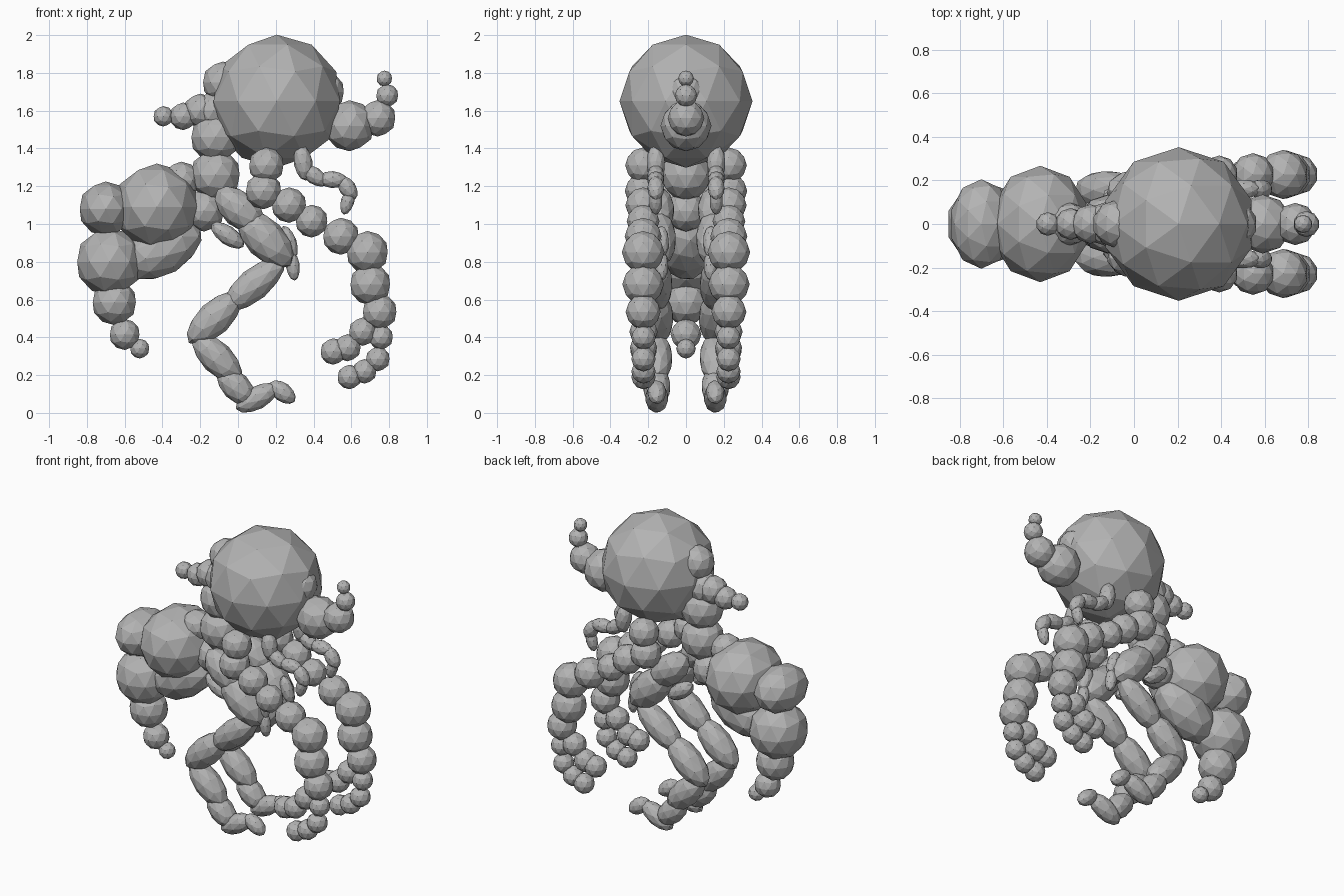
import bpy, bmesh
from mathutils import Matrix, Vector

grey = bpy.data.materials.new("plain grey")
grey.diffuse_color = (0.45, 0.45, 0.45, 1)


def finish(name, bm):
    mesh = bpy.data.meshes.new(name)
    bm.to_mesh(mesh)
    bm.free()
    mesh.materials.append(grey)
    ob = bpy.data.objects.new(name, mesh)
    bpy.context.collection.objects.link(ob)


def balls(name, items, y=0.0):
    """Chain of faceted balls: (x, z, radius[, y radius])."""
    bm = bmesh.new()
    for it in items:
        x, z, r = it[:3]
        ry = it[3] if len(it) > 3 else r
        m = Matrix.Translation((x, y, z)) @ Matrix.Diagonal((r, ry, r, 1))
        bmesh.ops.create_icosphere(bm, subdivisions=2, radius=1, matrix=m)
    finish(name, bm)


def lozenges(name, items, y=0.0):
    """Chain of faceted ellipsoids between two tips: (x1, z1, x2, z2, radius)."""
    bm = bmesh.new()
    for x1, z1, x2, z2, r in items:
        a, b = Vector((x1, y, z1)), Vector((x2, y, z2))
        d = b - a
        rot = d.to_track_quat('Z', 'Y').to_matrix().to_4x4()
        m = Matrix.Translation((a + b) / 2) @ rot @ Matrix.Diagonal((r, r, d.length / 2, 1))
        bmesh.ops.create_icosphere(bm, subdivisions=2, radius=1, matrix=m)
    finish(name, bm)


# Head, snout and the small bump on the face
balls("head", [(0.205, 1.65, 0.352)])
balls("face_bump", [(0.46, 1.70, 0.105)])
balls("snout", [(0.59, 1.52, 0.135), (0.74, 1.56, 0.097), (0.79, 1.68, 0.06), (0.775, 1.77, 0.042)])

# Back of the head, neck and torso
balls("crest", [(-0.08, 1.75, 0.11), (-0.13, 1.60, 0.10)])
balls("back_spike", [(-0.20, 1.60, 0.09), (-0.29, 1.57, 0.073), (-0.395, 1.57, 0.054)])
balls("torso", [(-0.12, 1.46, 0.133), (-0.12, 1.26, 0.135), (-0.18, 1.07, 0.11)])

# Bulky tail
balls("tail", [(-0.30, 1.23, 0.10), (-0.43, 1.09, 0.23, 0.267), (-0.70, 1.08, 0.145, 0.205),
               (-0.68, 0.80, 0.18, 0.19), (-0.655, 0.585, 0.12), (-0.60, 0.415, 0.082), (-0.52, 0.34, 0.052)])
lozenges("tail_underside", [(-0.60, 0.75, -0.20, 0.99, 0.14)])

for side, s in (("front", -1), ("back", 1)):
    # Arm with two fingers
    balls(side + "_arm", [(0.15, 1.31, 0.095), (0.135, 1.175, 0.097), (0.27, 1.10, 0.094), (0.39, 1.015, 0.087),
                          (0.545, 0.935, 0.098), (0.685, 0.85, 0.113), (0.70, 0.68, 0.11), (0.75, 0.535, 0.093)],
          s * 0.227)
    balls(side + "_lower_finger", [(0.757, 0.40, 0.065), (0.74, 0.285, 0.065), (0.67, 0.22, 0.065),
                                   (0.59, 0.19, 0.065)], s * 0.225)
    balls(side + "_upper_finger", [(0.66, 0.43, 0.075), (0.58, 0.345, 0.072), (0.505, 0.325, 0.07)], s * 0.225)
    # Leg
    lozenges(side + "_leg", [(-0.11, 1.18, 0.13, 0.97, 0.095), (0.01, 1.06, 0.28, 0.78, 0.105),
                             (0.24, 0.81, -0.07, 0.55, 0.085), (0.01, 0.63, -0.26, 0.37, 0.09),
                             (-0.23, 0.41, 0.01, 0.17, 0.085), (-0.10, 0.23, 0.08, 0.05, 0.075),
                             (-0.01, 0.02, 0.21, 0.14, 0.062), (0.17, 0.16, 0.30, 0.06, 0.05)], s * 0.155)
    # Small spurs on the thigh
    lozenges(side + "_thigh_spur", [(-0.14, 1.00, 0.03, 0.88, 0.05), (0.24, 0.99, 0.30, 0.82, 0.04),
                                    (0.28, 0.86, 0.30, 0.70, 0.037)], s * 0.13)
    # Feeler under the chin
    lozenges(side + "_feeler", [(0.33, 1.42, 0.36, 1.23, 0.05), (0.34, 1.30, 0.47, 1.21, 0.045),
                                (0.42, 1.24, 0.58, 1.23, 0.045), (0.54, 1.25, 0.62, 1.13, 0.045),
                                (0.60, 1.19, 0.56, 1.05, 0.036)], s * 0.16)
